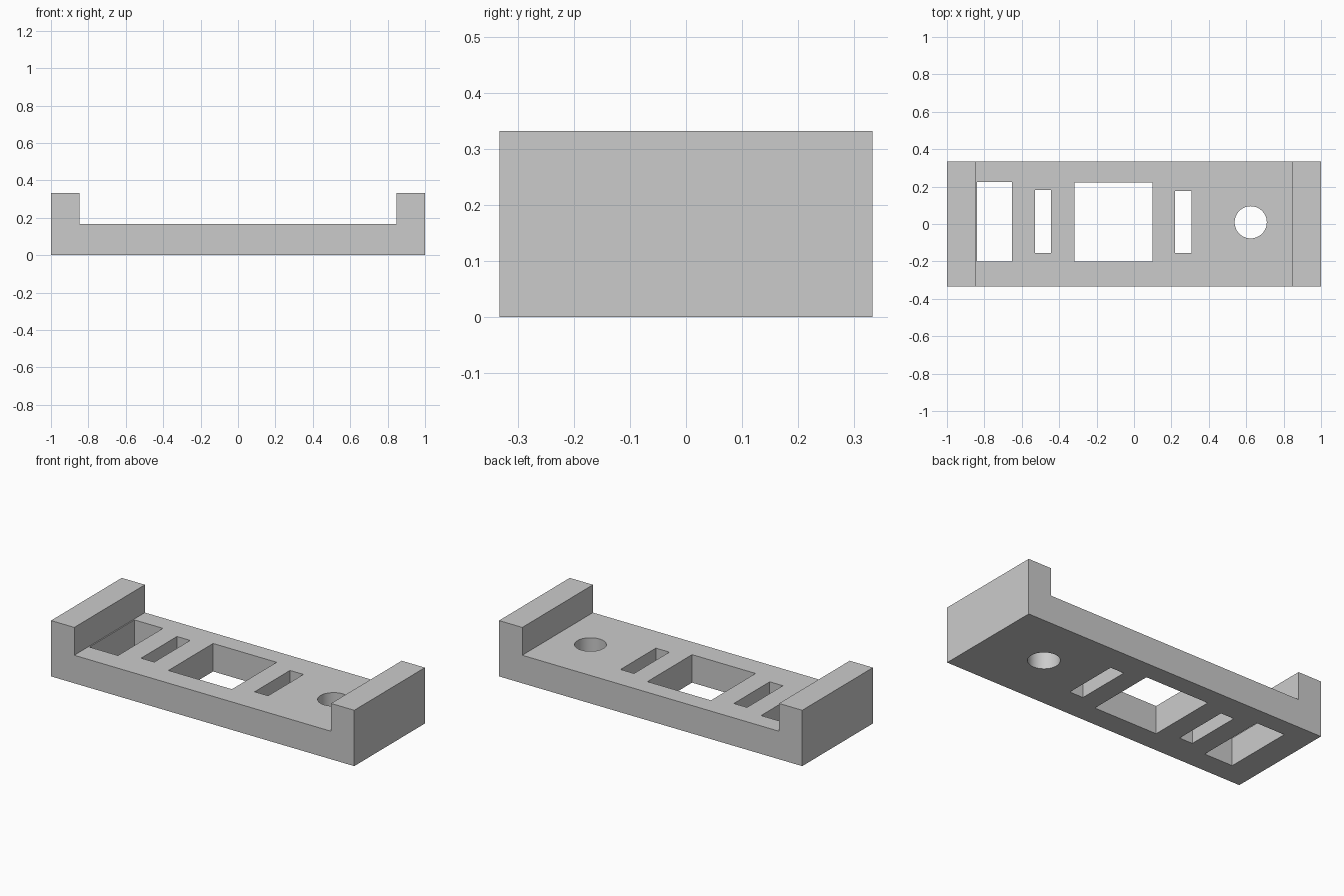
import bpy, bmesh
from mathutils import Matrix

cube = bpy.data.objects.get("Cube")
if cube:
    bpy.data.objects.remove(cube, do_unlink=True)

grey = bpy.data.materials.new("plain grey")
grey.use_nodes = True
colour = (0.6, 0.6, 0.6, 1)
grey.diffuse_color = colour
grey.node_tree.nodes["Principled BSDF"].inputs["Base Color"].default_value = colour

HALF_X, HALF_Y, WALL_X = 1.0, 0.333, 0.847
FLOOR_Z, WALL_Z = 0.167, 0.333


def add_object(name, bm):
    bmesh.ops.recalc_face_normals(bm, faces=bm.faces)
    mesh = bpy.data.meshes.new(name)
    bm.to_mesh(mesh)
    bm.free()
    mesh.materials.append(grey)
    obj = bpy.data.objects.new(name, mesh)
    bpy.context.collection.objects.link(obj)
    return obj


# U-shaped body: a profile extruded through the depth
half = [(HALF_X, 0), (HALF_X, WALL_Z), (WALL_X, WALL_Z), (WALL_X, FLOOR_Z)]
profile = half + [(-x, z) for x, z in reversed(half)]
bm = bmesh.new()
face = bm.faces.new([bm.verts.new((x, -HALF_Y, z)) for x, z in profile])
extruded = bmesh.ops.extrude_face_region(bm, geom=[face])["geom"]
moved = [v for v in extruded if isinstance(v, bmesh.types.BMVert)]
bmesh.ops.translate(bm, verts=moved, vec=(0, 2 * HALF_Y, 0))
body = add_object("bracket_body", bm)

# Cutters for the openings: name, x range, y range
openings = [
    ("end_window", -0.84, -0.652, -0.2, 0.224),
    ("right_slot", -0.53, -0.443, -0.156, 0.182),
    ("centre_window", -0.319, 0.1, -0.2, 0.221),
    ("left_slot", 0.219, 0.308, -0.156, 0.177),
]
cutters = []
for name, x0, x1, y0, y1 in openings:
    bm = bmesh.new()
    place = Matrix.Translation(((x0 + x1) / 2, (y0 + y1) / 2, 0))
    bmesh.ops.create_cube(bm, size=1, matrix=place @ Matrix.Diagonal((x1 - x0, y1 - y0, 1, 1)))
    cutters.append(add_object(name + "_cutter", bm))

# Round hole cutter
bm = bmesh.new()
bmesh.ops.create_cone(bm, cap_ends=True, segments=48, radius1=0.086, radius2=0.086,
                      depth=1, matrix=Matrix.Translation((0.624, 0.009, 0)))
cutters.append(add_object("round_hole_cutter", bm))

# Cut every opening, then remove the cutters
bpy.ops.object.select_all(action="DESELECT")
bpy.context.view_layer.objects.active = body
body.select_set(True)
for cutter in cutters:
    cutter.hide_render = True
    cut = body.modifiers.new(cutter.name, "BOOLEAN")
    cut.operation = "DIFFERENCE"
    cut.solver = "EXACT"
    cut.object = cutter
    bpy.ops.object.modifier_apply(modifier=cut.name)
for cutter in cutters:
    bpy.data.objects.remove(cutter, do_unlink=True)

bpy.ops.object.shade_smooth_by_angle()
